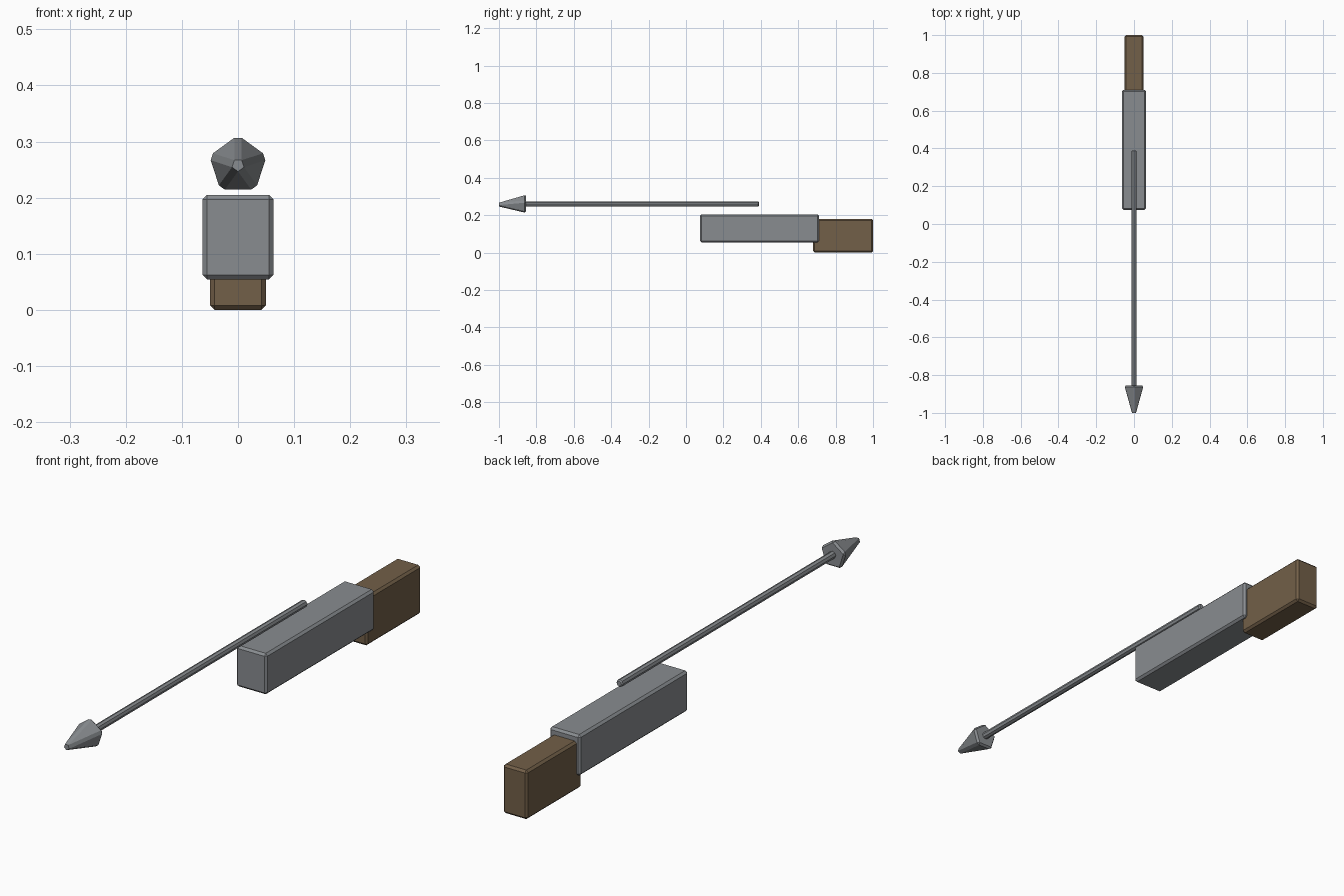
import bpy
import math
from mathutils import Matrix

if "Cube" in bpy.data.objects:
    bpy.data.objects.remove(bpy.data.objects["Cube"])


def material(name, rgb):
    m = bpy.data.materials.new(name)
    m.diffuse_color = (*rgb, 1)
    m.use_nodes = True
    m.node_tree.nodes["Principled BSDF"].inputs["Base Color"].default_value = m.diffuse_color
    return m


steel = material("grey steel", (0.25, 0.265, 0.28))
wood = material("brown wood", (0.17, 0.115, 0.065))


def bevel(obj, width, angle=30):
    mod = obj.modifiers.new("bevel", 'BEVEL')
    mod.width = width
    mod.segments = 1
    mod.limit_method = 'ANGLE'
    mod.angle_limit = math.radians(angle)


def block(name, half_x, y0, y1, z0, z1, mat):
    bpy.ops.mesh.primitive_cube_add(size=1)
    obj = bpy.context.object
    obj.name = name
    obj.data.transform(Matrix.Translation((0, (y0 + y1) / 2, (z0 + z1) / 2))
                       @ Matrix.Diagonal((2 * half_x, y1 - y0, z1 - z0, 1)))
    obj.data.materials.append(mat)
    bevel(obj, 0.008)
    return obj


def spike(name, sides, r_back, r_front, y_back, y_front, z, mat, width, angle):
    # cone or rod lying along y, with one corner pointing up
    bpy.ops.mesh.primitive_cone_add(vertices=sides, radius1=r_back, radius2=r_front,
                                    depth=y_back - y_front)
    obj = bpy.context.object
    obj.name = name
    obj.data.transform(Matrix.Translation((0, (y_back + y_front) / 2, z))
                       @ Matrix.Rotation(math.pi / 2, 4, 'X'))
    obj.data.materials.append(mat)
    bevel(obj, width, angle)
    return obj


# Stock: long housing and the grip behind it
block("housing", 0.063, 0.075, 0.71, 0.054, 0.205, steel)
block("grip", 0.05, 0.68, 1.0, 0.0, 0.181, wood)

# Bolt: thin rod with bevelled ends and a five-sided pointed head
spike("bolt_shaft", 8, 0.0135, 0.0135, 0.39, -0.87, 0.259, steel, 0.004, 60)
spike("bolt_head", 5, 0.056, 0.0, -0.855, -1.048, 0.2577, steel, 0.008, 30)
